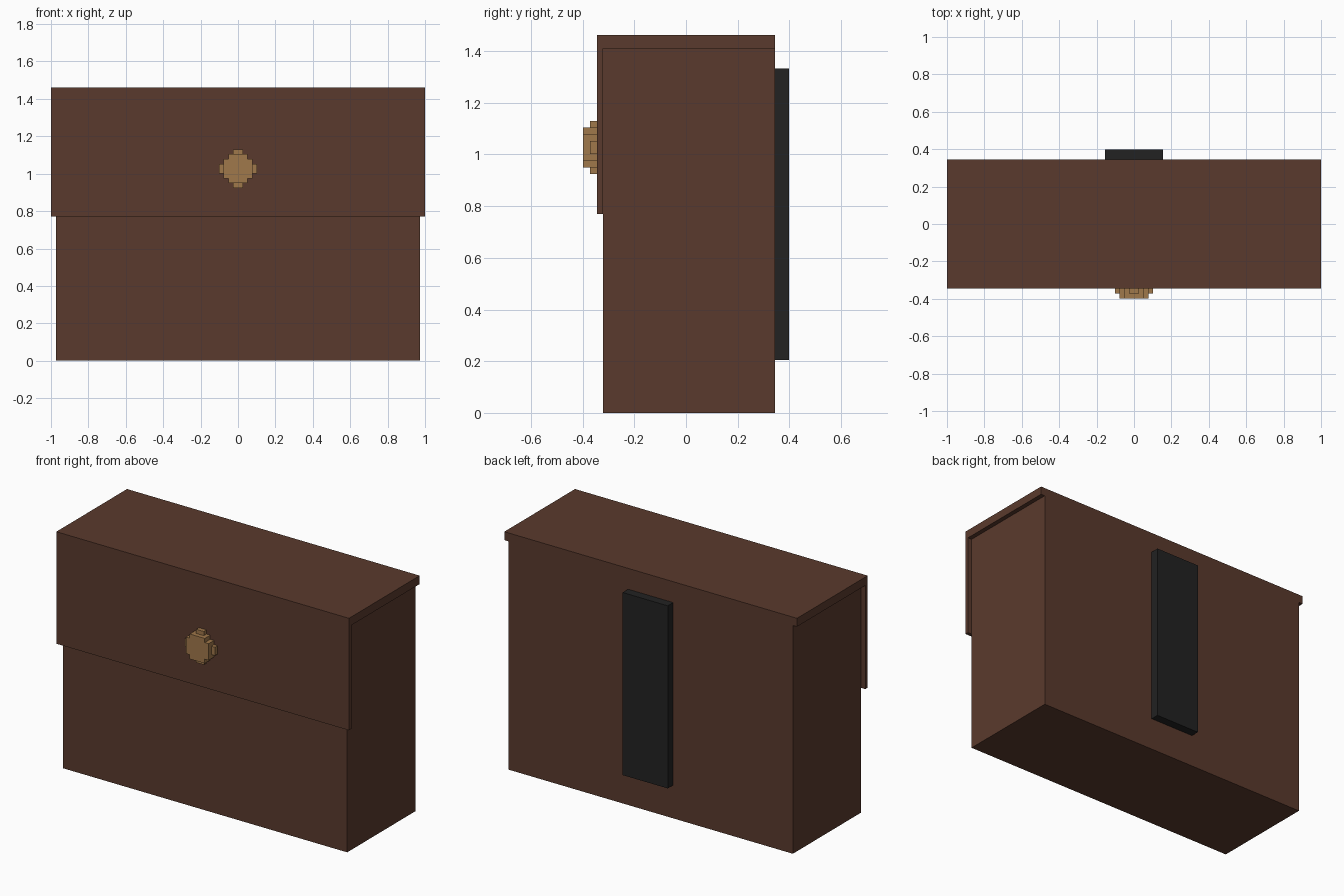
import bpy
import bmesh

cube = bpy.data.objects.get("Cube")
if cube:
    bpy.data.objects.remove(cube, do_unlink=True)


def material(name, rgb):
    mat = bpy.data.materials.new(name)
    mat.use_nodes = True
    mat.diffuse_color = (*rgb, 1)
    mat.node_tree.nodes["Principled BSDF"].inputs["Base Color"].default_value = (*rgb, 1)
    return mat


leather = material("brown_leather", (0.102, 0.042, 0.026))
brass = material("brass", (0.352, 0.188, 0.070))
black = material("black", (0.016, 0.016, 0.016))


def prism(name, outline, direction, place, mat):
    """Extrude a flat outline, placed in space by a function, along a direction."""
    bm = bmesh.new()
    face = bm.faces.new([bm.verts.new(place(a, b)) for a, b in outline])
    result = bmesh.ops.extrude_face_region(bm, geom=[face])
    moved = [v for v in result["geom"] if isinstance(v, bmesh.types.BMVert)]
    bmesh.ops.translate(bm, verts=moved, vec=direction)
    bmesh.ops.recalc_face_normals(bm, faces=bm.faces)
    mesh = bpy.data.meshes.new(name)
    bm.to_mesh(mesh)
    bm.free()
    mesh.materials.append(mat)
    obj = bpy.data.objects.new(name, mesh)
    bpy.context.collection.objects.link(obj)
    return obj


def box(name, x, y, z, mat):
    outline = [(x[0], z[0]), (x[1], z[0]), (x[1], z[1]), (x[0], z[1])]
    return prism(name, outline, (0, y[1] - y[0], 0), lambda a, b: (a, y[0], b), mat)


def stepped_disc(name, corners, y, z, mat):
    """Disc with blocky steps, from the corners of its first quadrant."""
    back = corners[::-1]
    outline = (corners + [(-a, b) for a, b in back]
               + [(-a, -b) for a, b in corners] + [(a, -b) for a, b in back])
    return prism(name, outline, (0, y[1] - y[0], 0), lambda a, b: (a, y[0], z + b), mat)


BACK, FRONT, FLAP = 0.345, -0.322, -0.345
LID_BOTTOM, TOP = 1.41, 1.462

# Bag body
box("body", (-0.972, 0.972), (FRONT, BACK), (0, LID_BOTTOM), leather)

# Lid folding over the front as one L-shaped piece
lid_profile = [(BACK, LID_BOTTOM), (BACK, TOP), (FLAP, TOP),
               (FLAP, 0.77), (FRONT, 0.77), (FRONT, LID_BOTTOM)]
prism("lid_flap", lid_profile, (2, 0, 0), lambda a, b: (-1, a, b), leather)

# Strap on the back
box("back_strap", (-0.154, 0.154), (BACK, 0.398), (0.205, 1.333), black)

# Round clasp made of two stepped layers
u = 0.0257
rim = [(4*u, u), (3*u, u), (3*u, 2*u), (2*u, 2*u), (2*u, 3*u), (u, 3*u), (u, 4*u)]
stepped_disc("clasp_rim", rim, (-0.371, FLAP), 1.027, brass)
cap = [(3*u, 2*u), (2*u, 2*u), (2*u, 3*u)]
stepped_disc("clasp_cap", cap, (-0.398, -0.371), 1.027, brass)
